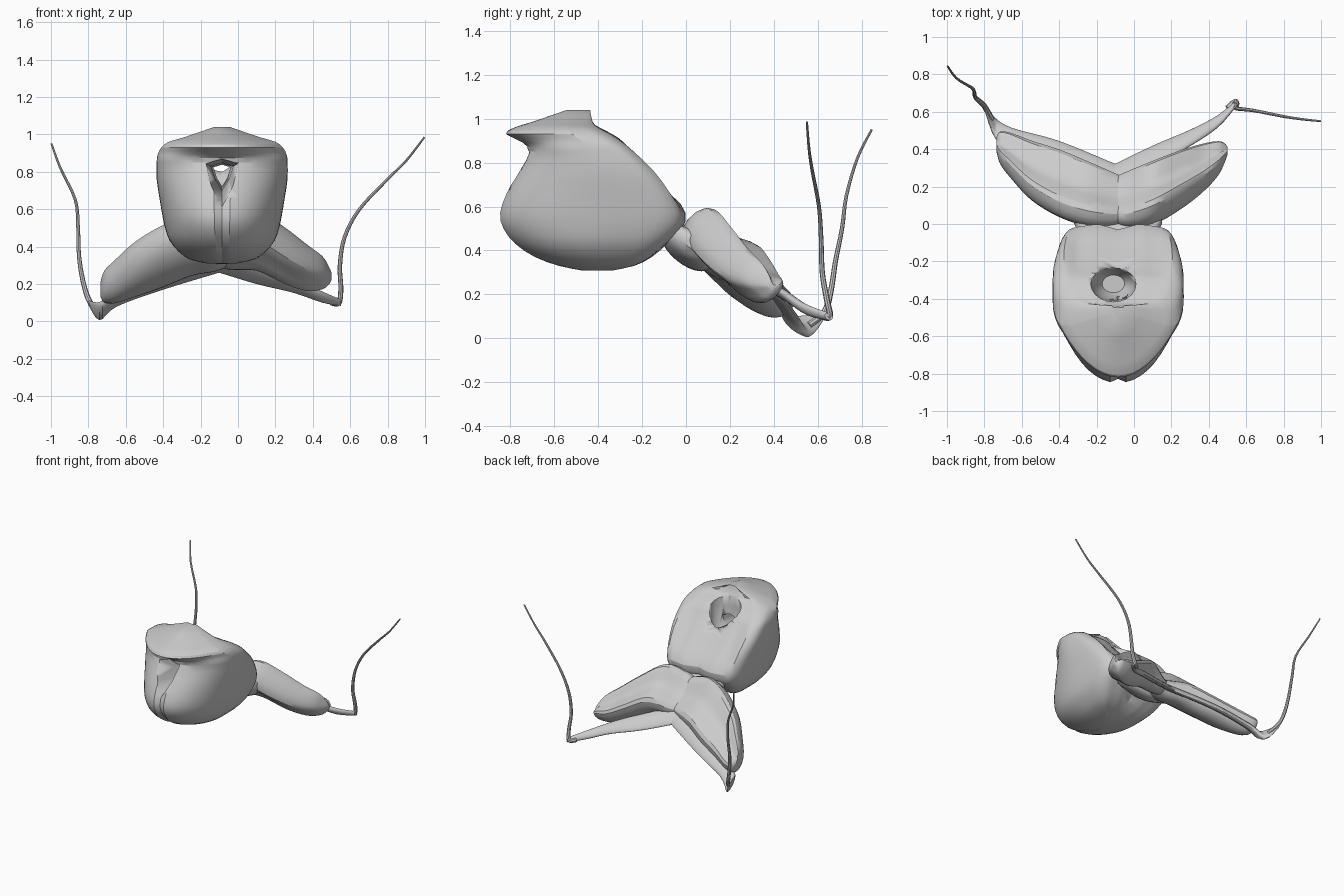
import bpy, bmesh, math
from mathutils import Vector

if "Cube" in bpy.data.objects:
    bpy.data.objects.remove(bpy.data.objects["Cube"])

grey = bpy.data.materials.new("soft_grey")
grey.use_nodes = True
grey.diffuse_color = (0.6, 0.6, 0.6, 1)
grey.node_tree.nodes["Principled BSDF"].inputs["Base Color"].default_value = (0.6, 0.6, 0.6, 1)

MID = -0.085  # plane between the two body halves


def loft(name, rings, angle=25):
    """Skin closed rings of points and cap both ends."""
    bm = bmesh.new()
    loops = [[bm.verts.new(p) for p in ring] for ring in rings]
    n = len(loops[0])
    for a, b in zip(loops, loops[1:]):
        for i in range(n):
            j = (i + 1) % n
            bm.faces.new((a[i], a[j], b[j], b[i]))
    bm.faces.new(loops[0][::-1])
    bm.faces.new(loops[-1])
    bmesh.ops.recalc_face_normals(bm, faces=bm.faces)
    mesh = bpy.data.meshes.new(name)
    bm.to_mesh(mesh)
    bm.free()
    mesh.materials.append(grey)
    ob = bpy.data.objects.new(name, mesh)
    bpy.context.collection.objects.link(ob)
    bpy.ops.object.select_all(action='DESELECT')
    ob.select_set(True)
    bpy.context.view_layer.objects.active = ob
    bpy.ops.object.shade_smooth_by_angle(angle=math.radians(angle))
    return ob


def spline(rows, steps):
    """Catmull-Rom interpolation through rows of numbers."""
    rows = [Vector(r) for r in rows]
    pts = [rows[0]] + rows + [rows[-1]]
    out = []
    for a, b, c, d in zip(pts, pts[1:], pts[2:], pts[3:]):
        for k in range(steps):
            t = k / steps
            out.append(b + 0.5 * t * (c - a + t * (2 * a - 5 * b + 4 * c - d
                                                   + t * (3 * (b - c) + d - a))))
    return out + [rows[-1]]


def cut(target, cutter):
    cutter.hide_render = True
    cutter.hide_viewport = True
    mod = target.modifiers.new("opening", 'BOOLEAN')
    mod.operation = 'DIFFERENCE'
    mod.solver = 'EXACT'
    mod.object = cutter


def clamp(v):
    return min(1, max(0, v))


# Bulbous body: height, front y, back y, half width
def body_ring(z, front, back, half, n=48):
    cy = front + 0.6 * (back - front)
    lip = 1 + 0.9 * clamp((z - 0.87) / 0.05)
    sink = 0.015 + 0.045 * clamp(1 - ((z - 0.75) / 0.15) ** 2)
    ring = []
    for i in range(n):
        t = math.tau * i / n
        s, c = math.sin(t), math.cos(t)
        if c > 0:   # boxy back with a sunken middle panel
            x = half * math.copysign(abs(s) ** 0.55, s)
            y = cy + (back - cy) * c ** 0.42
            y -= sink * clamp((0.82 - abs(x) / half) / 0.2)
        else:       # rounded front, pointed along the top lip
            x, y = half * s, cy - (cy - front) * abs(c) ** lip
        seam = clamp((0.93 - z) / 0.1)
        if i == 0:
            y -= 0.03 * seam
        if i == n // 2:
            y += 0.022 * seam
        ring.append((MID + x, y, z))
    return ring


body_rows = [
    (0.31, -0.48, -0.32, 0.08), (0.33, -0.58, -0.22, 0.17), (0.37, -0.69, -0.14, 0.23),
    (0.43, -0.78, -0.07, 0.28), (0.50, -0.835, 0.0, 0.305), (0.57, -0.85, 0.015, 0.32),
    (0.66, -0.82, -0.03, 0.335), (0.76, -0.765, -0.11, 0.35), (0.85, -0.72, -0.21, 0.35),
    (0.89, -0.745, -0.26, 0.345), (0.93, -0.82, -0.32, 0.325), (0.96, -0.78, -0.38, 0.285),
    (0.985, -0.7, -0.41, 0.2), (1.04, -0.54, -0.43, 0.04)]
body = loft("body", [body_ring(*r) for r in spline(body_rows, 2)])

# Front opening running into a shaft that leaves at the top
mouth = [(-0.1, 0.85), (0, 0.88), (0.1, 0.85), (0.06, 0.73), (0, 0.63), (-0.06, 0.73)]
front_cutter = loft("front_opening_cutter", [
    [(MID + x * k, y, 0.8 + (z - 0.8) * k) for x, z in mouth]
    for y, k in ((-0.95, 1.4), (-0.6, 0.6), (-0.3, 0.4))])
top_cutter = loft("top_opening_cutter", [
    [(-0.11 + 0.12 * k * math.cos(math.tau * i / 20),
      -0.32 + 0.095 * k * math.sin(math.tau * i / 20), z) for i in range(20)]
    for z, k in ((0.68, 0.5), (0.75, 0.85), (0.9, 1), (1.2, 1.05))])
cut(body, front_cutter)
cut(body, top_cutter)


# Tilted slab across x: x, y, z, half length, half thickness
def slab(name, rows, hollow_up=0.0, hollow_down=0.0, tilt=-40, n=24):
    a = math.radians(tilt)
    rings = []
    for x, y, z, length, thick in spline(rows, 4):
        ring = []
        for i in range(n):
            t = math.tau * i / n
            u, s = length * math.cos(t), math.sin(t)
            h = hollow_up if s > 0 else hollow_down
            v = thick * (s * (1 + 0.3 * h) - math.copysign(h * s ** 4, s))
            ring.append((x, y + u * math.cos(a) - v * math.sin(a),
                         z + u * math.sin(a) + v * math.cos(a)))
        rings.append(ring)
    return loft(name, rings, 30)


slab("right_lobe", [
    (-0.04, 0.13, 0.4, 0.14, 0.06), (-0.12, 0.13, 0.4, 0.17, 0.1),
    (-0.25, 0.16, 0.4, 0.2, 0.12), (-0.4, 0.215, 0.345, 0.21, 0.12),
    (-0.55, 0.285, 0.275, 0.18, 0.115), (-0.66, 0.365, 0.21, 0.13, 0.1),
    (-0.715, 0.405, 0.185, 0.09, 0.08), (-0.735, 0.425, 0.17, 0.04, 0.04)], 0.8)
slab("left_lobe", [
    (-0.12, 0.13, 0.4, 0.14, 0.06), (-0.04, 0.13, 0.41, 0.17, 0.1),
    (0.1, 0.165, 0.43, 0.18, 0.145), (0.25, 0.235, 0.35, 0.16, 0.145),
    (0.37, 0.3, 0.285, 0.13, 0.12), (0.45, 0.35, 0.26, 0.09, 0.09),
    (0.485, 0.38, 0.245, 0.05, 0.05), (0.5, 0.39, 0.24, 0.02, 0.02)], 0.8, 0.4)

# Neck joining the lobes to the underside of the body
slab("neck", [
    (-0.32, 0.03, 0.44, 0.03, 0.03), (-0.26, 0.01, 0.43, 0.11, 0.06),
    (MID, 0.0, 0.41, 0.14, 0.07), (0.09, 0.01, 0.43, 0.11, 0.06),
    (0.15, 0.03, 0.44, 0.03, 0.03)])

# Thin bands behind the lobes
slab("right_band", [
    (-0.08, 0.25, 0.32, 0.08, 0.02), (-0.4, 0.385, 0.22, 0.075, 0.02),
    (-0.65, 0.465, 0.12, 0.06, 0.022), (-0.74, 0.51, 0.055, 0.07, 0.025),
    (-0.8, 0.62, 0.1, 0.015, 0.012)])
slab("left_band", [
    (-0.12, 0.25, 0.32, 0.08, 0.02), (0.1, 0.36, 0.25, 0.075, 0.02),
    (0.3, 0.46, 0.19, 0.055, 0.02), (0.45, 0.55, 0.13, 0.04, 0.02),
    (0.55, 0.65, 0.1, 0.02, 0.015)])


# Whip-like tails rising from the band ends
def tail(name, path, r0=0.016, r1=0.005, n=8):
    pts = spline(path, 4)
    rings = []
    for k, p in enumerate(pts):
        d = pts[min(k + 1, len(pts) - 1)] - pts[max(k - 1, 0)]
        side = d.cross(Vector((0, 1, 0))).normalized()
        up = side.cross(d).normalized()
        r = r0 + (r1 - r0) * k / (len(pts) - 1)
        rings.append([p + r * (side * math.cos(math.tau * i / n)
                               + up * math.sin(math.tau * i / n)) for i in range(n)])
    return loft(name, rings, 40)


tail("right_tail", [
    (-0.76, 0.56, 0.06), (-0.8, 0.63, 0.12), (-0.83, 0.66, 0.22), (-0.85, 0.68, 0.35),
    (-0.855, 0.71, 0.5), (-0.87, 0.73, 0.65), (-0.95, 0.78, 0.82), (-0.997, 0.845, 0.95)])
tail("left_tail", [
    (0.5, 0.62, 0.1), (0.54, 0.655, 0.1), (0.55, 0.64, 0.18), (0.545, 0.62, 0.3), (0.57, 0.615, 0.45),
    (0.65, 0.605, 0.6), (0.8, 0.575, 0.76), (0.9, 0.56, 0.86), (0.997, 0.55, 0.985)])
